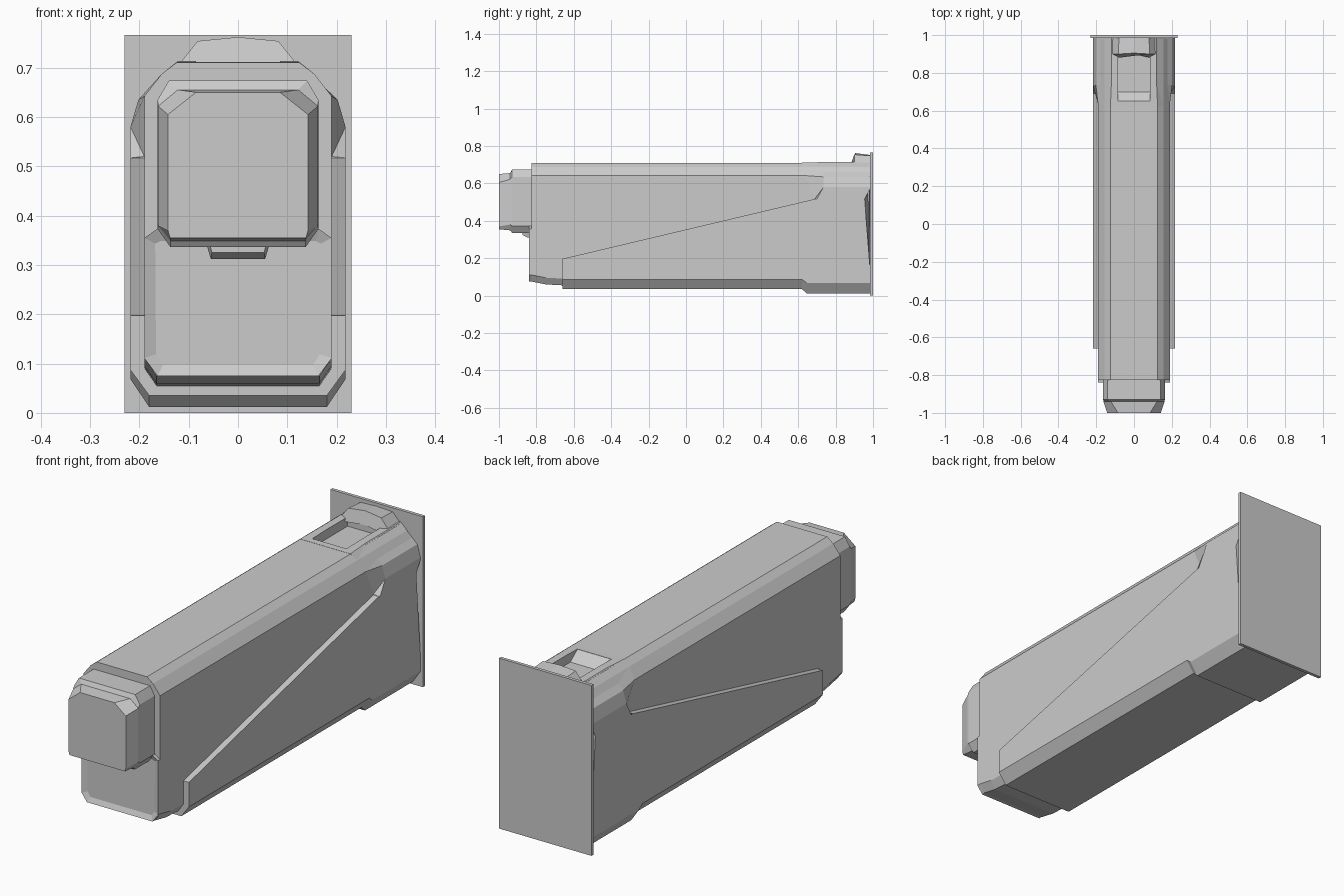
import bpy, bmesh

if "Cube" in bpy.data.objects:
    bpy.data.objects.remove(bpy.data.objects["Cube"])


def loft(name, rings, inset=None):
    """Skin rings of right-half (x, y, z) points, listed bottom to top, mirrored in x."""
    bm = bmesh.new()
    loops = []
    for ring in rings:
        full = list(ring) + [(-x, y, z) for x, y, z in reversed(ring)]
        loops.append([bm.verts.new(p) for p in full])
    n = len(loops[0])
    for a, b in zip(loops, loops[1:]):
        for i in range(n):
            j = (i + 1) % n
            bm.faces.new((a[i], a[j], b[j], b[i]))
    front = bm.faces.new(loops[0][::-1])
    bm.faces.new(loops[-1])
    bmesh.ops.recalc_face_normals(bm, faces=bm.faces[:])
    if inset:
        bmesh.ops.inset_region(bm, faces=[front], thickness=inset[0])
        bmesh.ops.translate(bm, verts=front.verts[:], vec=(0, inset[1], 0))
    mesh = bpy.data.meshes.new(name)
    bm.to_mesh(mesh)
    bm.free()
    obj = bpy.data.objects.new(name, mesh)
    bpy.context.collection.objects.link(obj)
    return obj


def at(y, *pts):
    return [(x, y, z) for x, z in pts]


# Long central body with chamfered top and tapered chin
def core(y, bottom):
    return at(y, (.165, bottom), (.19, bottom + .036), (.19, .642), (.155, .687), (.125, .71))


body = loft("main_body", [core(-.825, .075), core(-.75, .06), core(-.66, .055), core(.98, .055)])

# Lower front face with a shallow inset panel
frame = ((.163, .075), (.19, .111), (.19, .355), (.165, .372))
loft("front_panel", [at(-.84, *frame), at(-.80, *frame)], inset=(.025, .01))

# Wider lower shell with the diagonal upper edge
loft("lower_shell", [at(y, (.18, .035), (.218, .087), (.218, top))
                     for y, top in ((-.66, .197), (.69, .517))])

# Flared rear collar
flare = [(.18, .62, .035), (.218, .62, .087), (.218, .69, .517), (.19, .69, .52),
         (.19, .635, .642), (.155, .625, .687), (.125, .62, .711)]


def collar(y_low, y_high):
    return (at(y_low, (.18, .012), (.218, .068)) + [(.218, max(.7, y_high - .035), .517)]
            + at(y_high, (.218, .58), (.202, .635), (.163, .672), (.12, .714)))


rear = loft("rear_collar", [flare, collar(.645, .735), collar(.99, .99)])

# Recess in the top, between two rails
cutter = loft("recess_cutter", [[(.085, .65, .711), (.085, .65, .74)],
                                [(.085, .70, .672), (.085, .70, .74)],
                                [(.085, .90, .672), (.085, .90, .74)]])
cutter.hide_render = True
cutter.hide_viewport = True
for obj in (body, rear):
    mod = obj.modifiers.new("recess", 'BOOLEAN')
    mod.operation = 'DIFFERENCE'
    mod.solver = 'EXACT'
    mod.object = cutter

# Raised catch behind the recess, with a slightly hollow front edge
loft("top_catch", [
    [(0, .90, .70), (.085, .88, .70), (.125, .90, .70), (.082, .90, .754), (0, .905, .762)],
    [(0, .985, .70), (.085, .985, .70), (.125, .985, .70), (.08, .985, .748), (0, .985, .752)]])

# Front nose block, stepped on top and tapered to its face
side = ((.137, .336), (.163, .373))
loft("front_nose", [
    at(-1, (.138, .355), (.142, .37), (.142, .605), (.085, .65)),
    at(-.94, (.137, .349), (.162, .38), (.162, .622), (.122, .655)),
    at(-.93, *side, (.163, .635), (.14, .674)),
    at(-.81, *side, (.163, .635), (.14, .674))])

# Small tab under the nose
loft("nose_tab", [at(-.875, (.053, .325), (.058, .345)),
                  at(-.85, (.055, .312), (.065, .345)),
                  at(-.83, (.055, .312), (.065, .345))])

# Flat mounting plate at the back
loft("back_plate", [at(y, (.23, 0), (.23, .766)) for y in (.985, 1)])
